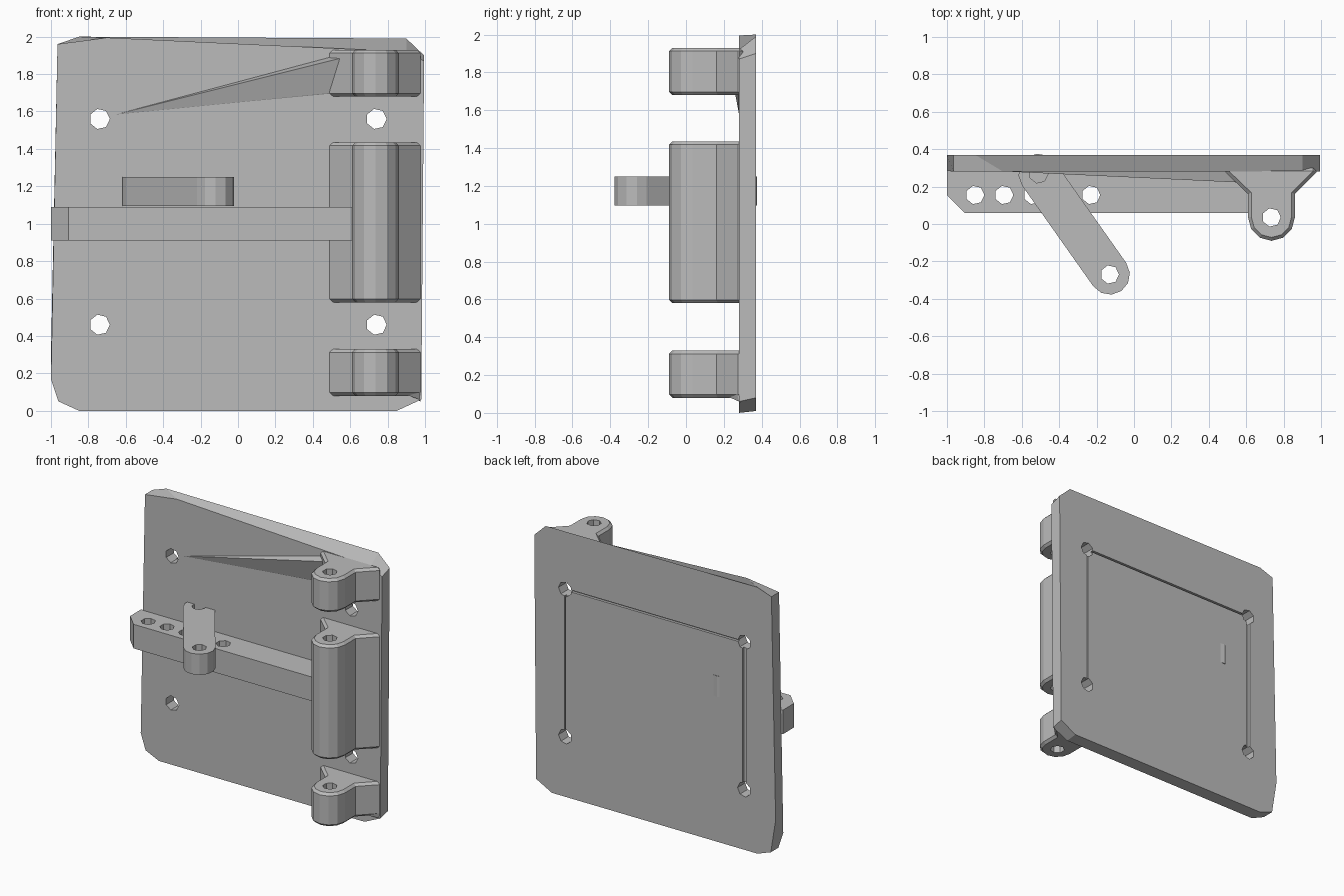
import bpy
import bmesh
import math
from mathutils import Matrix, Vector

if "Cube" in bpy.data.objects:
    bpy.data.objects.remove(bpy.data.objects["Cube"])

grey = bpy.data.materials.new("plain grey")
grey.use_nodes = True
GREY = (0.5, 0.5, 0.5, 1)
grey.diffuse_color = GREY
grey.node_tree.nodes["Principled BSDF"].inputs["Base Color"].default_value = GREY


def loft(name, lower, upper):
    """Solid between two matching closed outlines."""
    bm = bmesh.new()
    a = [bm.verts.new(p) for p in lower]
    b = [bm.verts.new(p) for p in upper]
    bm.faces.new(a)
    bm.faces.new(b)
    for i in range(len(a)):
        j = (i + 1) % len(a)
        bm.faces.new((a[i], a[j], b[j], b[i]))
    bmesh.ops.recalc_face_normals(bm, faces=bm.faces)
    mesh = bpy.data.meshes.new(name)
    bm.to_mesh(mesh)
    bm.free()
    mesh.materials.append(grey)
    obj = bpy.data.objects.new(name, mesh)
    bpy.context.collection.objects.link(obj)
    return obj


def prism(name, outline, z0, z1):
    return loft(name, [(x, y, z0) for x, y in outline], [(x, y, z1) for x, y in outline])


def cut(target, centre, radius=0.05, axis="Z"):
    """Drill a seven-sided hole through the target."""
    turn = Matrix.Rotation(math.pi / 2, 4, "X") if axis == "Y" else Matrix()
    ring = [(radius * math.cos(k * math.tau / 7), radius * math.sin(k * math.tau / 7))
            for k in range(7)]
    ends = [[turn @ Vector((x, y, h)) + Vector(centre) for x, y in ring] for h in (-1, 1)]
    subtract(target, loft("hole_cutter", *ends))


def subtract(target, cutter):
    cutter.hide_render = True
    cutter.hide_set(True)
    cutter.display_type = "WIRE"
    mod = target.modifiers.new("cut", "BOOLEAN")
    mod.operation = "DIFFERENCE"
    mod.solver = "EXACT"
    mod.object = cutter


# Mounting plate with clipped corners and a sloping top edge
FRONT, BACK = 0.28, 0.37
back_edge = [(-0.85, 0.01), (0.85, 0.01), (0.98, 0.08), (0.995, 1.9),
             (0.9, 1.99), (-0.85, 2.0), (-0.965, 1.96), (-1, 0.3), (-0.96, 0.05)]
front_edge = [(-0.85, 0), (0.85, 0), (0.98, 0.06), (0.995, 1.87),
              (0.9, 1.92), (-0.7, 1.995), (-0.965, 1.96), (-1, 0.17), (-0.96, 0.05)]
plate = loft("mounting_plate", [(x, FRONT, z) for x, z in front_edge],
             [(x, BACK, z) for x, z in back_edge])
for x in (-0.74, 0.74):
    for z in (0.46, 1.56):
        cut(plate, (x, 0.3, z), 0.055, "Y")


# Shallow grooves joining the holes on the back
def groove(x0, x1, z0, z1):
    box = [(x0, BACK - 0.02), (x1, BACK - 0.02), (x1, 0.5), (x0, 0.5)]
    subtract(plate, prism("groove_cutter", box, z0, z1))


groove(-0.755, -0.725, 0.47, 1.55)
groove(0.735, 0.745, 0.47, 1.55)
groove(-0.73, 0.73, 1.553, 1.567)

# Hinge knuckles with a flared foot and a pin bore
PIN_X, PIN_Y, R = 0.735, 0.035, 0.125
arc = [(PIN_X + R * math.cos(a), PIN_Y + R * math.sin(a))
       for a in (math.pi + k * math.pi / 6 for k in range(7))]
knuckle_outline = ([(0.49, 0.3), (0.49, 0.275), (0.61, 0.16)] + arc
                   + [(0.86, 0.16), (0.975, 0.275), (0.975, 0.3)])
for name, z0, z1 in (("lower", 0.08, 0.33), ("middle", 0.58, 1.435), ("upper", 1.68, 1.93)):
    knuckle = prism(name + "_knuckle", knuckle_outline, z0, z1)
    bevel = knuckle.modifiers.new("soft rim", "BEVEL")
    bevel.width = 0.022
    bevel.segments = 1
    bevel.limit_method = "ANGLE"
    bevel.angle_limit = math.radians(60)
    cut(knuckle, (PIN_X, PIN_Y, 1))

# Long arm with a row of adjustment holes
arm = prism("arm", [(-1, 0.285), (-1, 0.155), (-0.905, 0.06), (0.65, 0.06), (0.65, 0.285)],
            0.91, 1.09)
for x in (-0.85, -0.695, -0.54, -0.385, -0.23):
    cut(arm, (x, 0.155, 1))

# Slanted link with round ends, resting on the arm
tip, root = Vector((-0.13, -0.27)), Vector((-0.51, 0.268))
d = tip - root
heading = math.atan2(d.y, d.x)
outline = []
for centre, start in ((tip, heading - math.pi / 2), (root, heading + math.pi / 2)):
    for k in range(7):
        a = start + k * math.pi / 6
        outline.append((centre.x + 0.108 * math.cos(a), centre.y + 0.108 * math.sin(a)))
link = prism("link", outline, 1.095, 1.25)
for p in (tip, root):
    cut(link, (p.x, p.y, 1))

# Thin tapering rib from the upper left hole to the upper knuckle
loft("rib", [(-0.66, 0.283, 1.58), (0.5, 0.283, 1.69), (0.6, 0.283, 1.92)],
     [(-0.65, 0.279, 1.585), (0.5, 0.278, 1.7), (0.61, 0.22, 1.9)])
# Small gusset under the lower knuckle
loft("lower_gusset", [(0.86, 0.285, 0.1), (0.975, 0.285, 0.1), (0.975, 0.285, 0.05)],
     [(0.86, 0.19, 0.1), (0.97, 0.27, 0.1), (0.97, 0.28, 0.06)])
